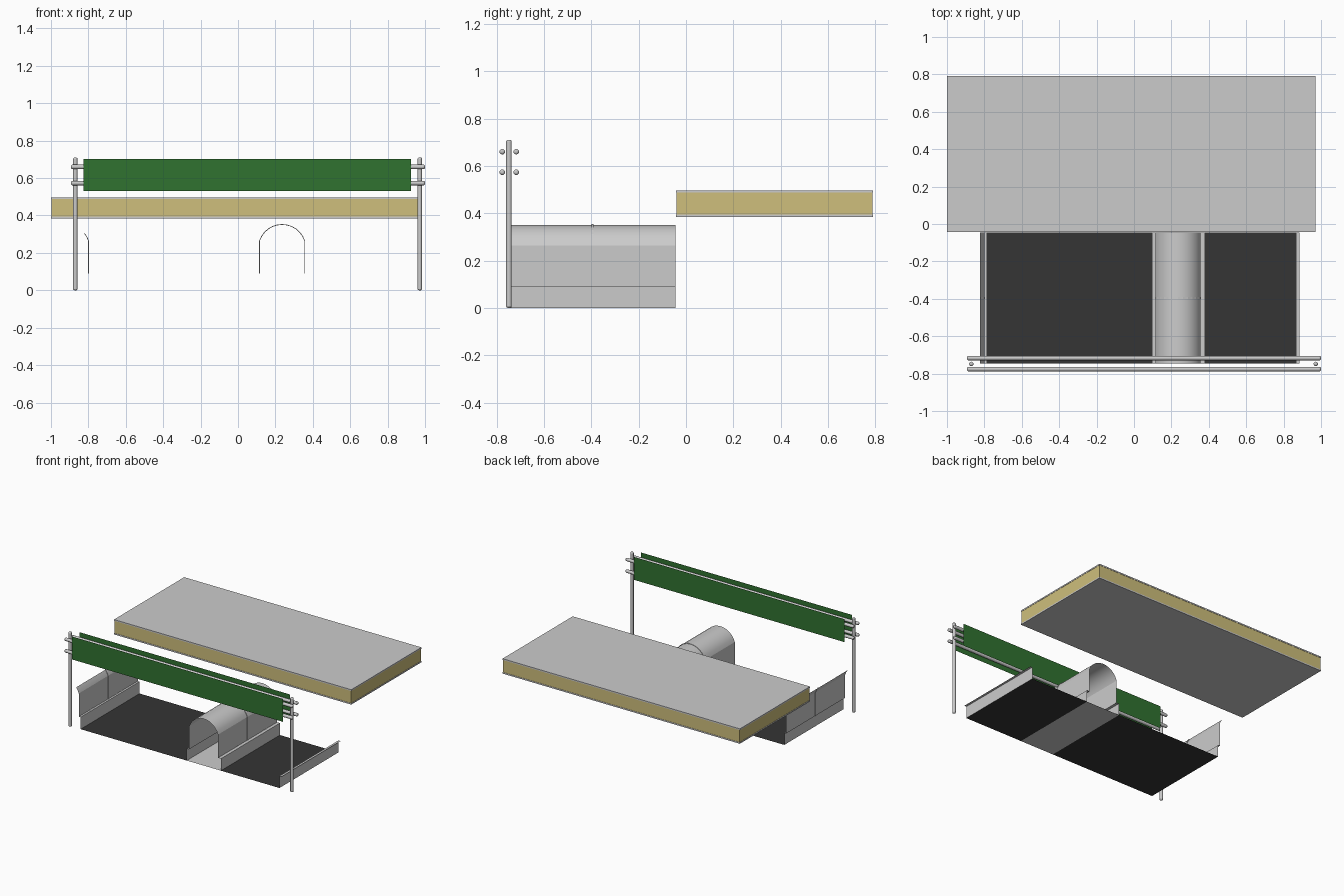
import bpy, bmesh, math
from mathutils import Vector

if "Cube" in bpy.data.objects:
    bpy.data.objects.remove(bpy.data.objects["Cube"])


def material(name, rgb):
    m = bpy.data.materials.new(name)
    m.diffuse_color = (*rgb, 1)
    m.use_nodes = True
    m.node_tree.nodes["Principled BSDF"].inputs["Base Color"].default_value = m.diffuse_color
    return m


GREEN = material("green", (0.03, 0.17, 0.03))
YELLOW = material("yellow", (0.62, 0.52, 0.2))
DARK = material("dark", (0.035, 0.035, 0.035))
Y0, Y1 = -0.745, -0.045      # depth range of the base
LEDGE = 0.09


def finish(name, bm, mat=None):
    me = bpy.data.meshes.new(name)
    bm.to_mesh(me)
    bm.free()
    ob = bpy.data.objects.new(name, me)
    bpy.context.collection.objects.link(ob)
    if mat:
        me.materials.append(mat)
    return ob


def box(name, lo, hi, mat=None):
    bm = bmesh.new()
    bmesh.ops.create_cube(bm, size=1)
    for v in bm.verts:
        v.co = Vector([lo[i] + (v.co[i] + 0.5) * (hi[i] - lo[i]) for i in range(3)])
    return finish(name, bm, mat)


def sheet(name, profile, y0=Y0, y1=Y1, mat=None):
    """Thin sheet: an xz profile extruded along y."""
    bm = bmesh.new()
    rows = [[bm.verts.new((x, y, z)) for x, z in profile] for y in (y0, y1)]
    for i in range(len(profile) - 1):
        bm.faces.new((rows[0][i], rows[0][i + 1], rows[1][i + 1], rows[1][i]))
    return finish(name, bm, mat)


def panel(name, x0, x1, y, z0, z1, mat):
    bm = bmesh.new()
    bm.faces.new([bm.verts.new(p) for p in
                  ((x0, y, z0), (x1, y, z0), (x1, y, z1), (x0, y, z1))])
    return finish(name, bm, mat)


def rod(name, a, b, r, sides=12):
    """Round bar from a to b with softened ends."""
    a, b = Vector(a), Vector(b)
    bpy.ops.mesh.primitive_cylinder_add(vertices=sides, radius=r, depth=(b - a).length,
                                        location=(a + b) / 2)
    ob = bpy.context.object
    ob.name = name
    ob.rotation_euler = (b - a).to_track_quat('Z', 'Y').to_euler()
    bev = ob.modifiers.new("round_ends", 'BEVEL')
    bev.width = r * 0.6
    bev.segments = 2
    bev.limit_method = 'ANGLE'
    bev.angle_limit = math.radians(60)
    bpy.ops.object.shade_smooth_by_angle(angle=math.radians(50))
    return ob


def arch(cx, grow=0.0, a0=-72, n=12):
    """Vault profile: straight sides and a segmental top."""
    r, a1 = 0.126 + grow, 72
    top = []
    for i in range(n + 1):
        a = math.radians(a0 + (a1 - a0) * i / n)
        top.append((cx + r * math.sin(a), 0.225 + r * math.cos(a)))
    pts = top + [(top[-1][0], LEDGE)]
    return ([(top[0][0], LEDGE)] if a0 == -72 else []) + pts


# Raised sandwich slab: two skins around a yellow core
box("slab_core", (-0.998, -0.04, 0.395), (0.968, 0.788, 0.487), YELLOW)
box("slab_top_skin", (-1.0, -0.042, 0.487), (0.97, 0.79, 0.497))
box("slab_bottom_skin", (-1.0, -0.042, 0.385), (0.97, 0.79, 0.395))

# Barrier posts, double rails and panels on both faces
for side, x in (("left", -0.87), ("right", 0.972)):
    rod(f"{side}_post", (x, -0.748, 0), (x, -0.748, 0.71), 0.012)
for side, y, py in (("front", -0.776, -0.79), ("back", -0.717, -0.704)):
    for level, z in (("lower", 0.573), ("upper", 0.66)):
        rod(f"{side}_{level}_rail", (-0.893, y, z), (1.0, y, z), 0.012)
    panel(f"{side}_barrier_panel", -0.825, 0.925, py, 0.53, 0.702, GREEN)

# Floors
sheet("left_floor", [(-0.785, 0), (0.096, 0)], mat=DARK)
sheet("right_floor", [(0.38, 0), (0.866, 0)], mat=DARK)
sheet("duct_floor", [(0.096, 0), (0.38, 0)])

# Curbs: upright plus narrow ledge
for name, wall, edge in (("left_curb", -0.785, -0.80), ("duct_left_curb", 0.096, 0.116),
                         ("duct_right_curb", 0.38, 0.356), ("right_curb", 0.866, 0.884)):
    sheet(name, [(wall, 0), (wall, LEDGE), (edge, LEDGE)])

# Vaulted cover over the duct and the cut-off edge of the next one
for name, cx, a0, n in (("duct", 0.236, -72, 12), ("side_duct", -0.92, 51, 2)):
    cover = sheet(f"{name}_cover", arch(cx, 0, a0, n))
    bpy.context.view_layer.objects.active = cover
    bpy.ops.object.select_all(action='DESELECT')
    cover.select_set(True)
    bpy.ops.object.shade_smooth_by_angle(angle=math.radians(15))
    # Thin joint rib half way along
    rib = sheet(f"{name}_rib", arch(cx, 0.001, a0, n), -0.40, -0.39)
    rib.modifiers.new("thickness", 'SOLIDIFY').thickness = 0.004
    rib.modifiers["thickness"].offset = 0
